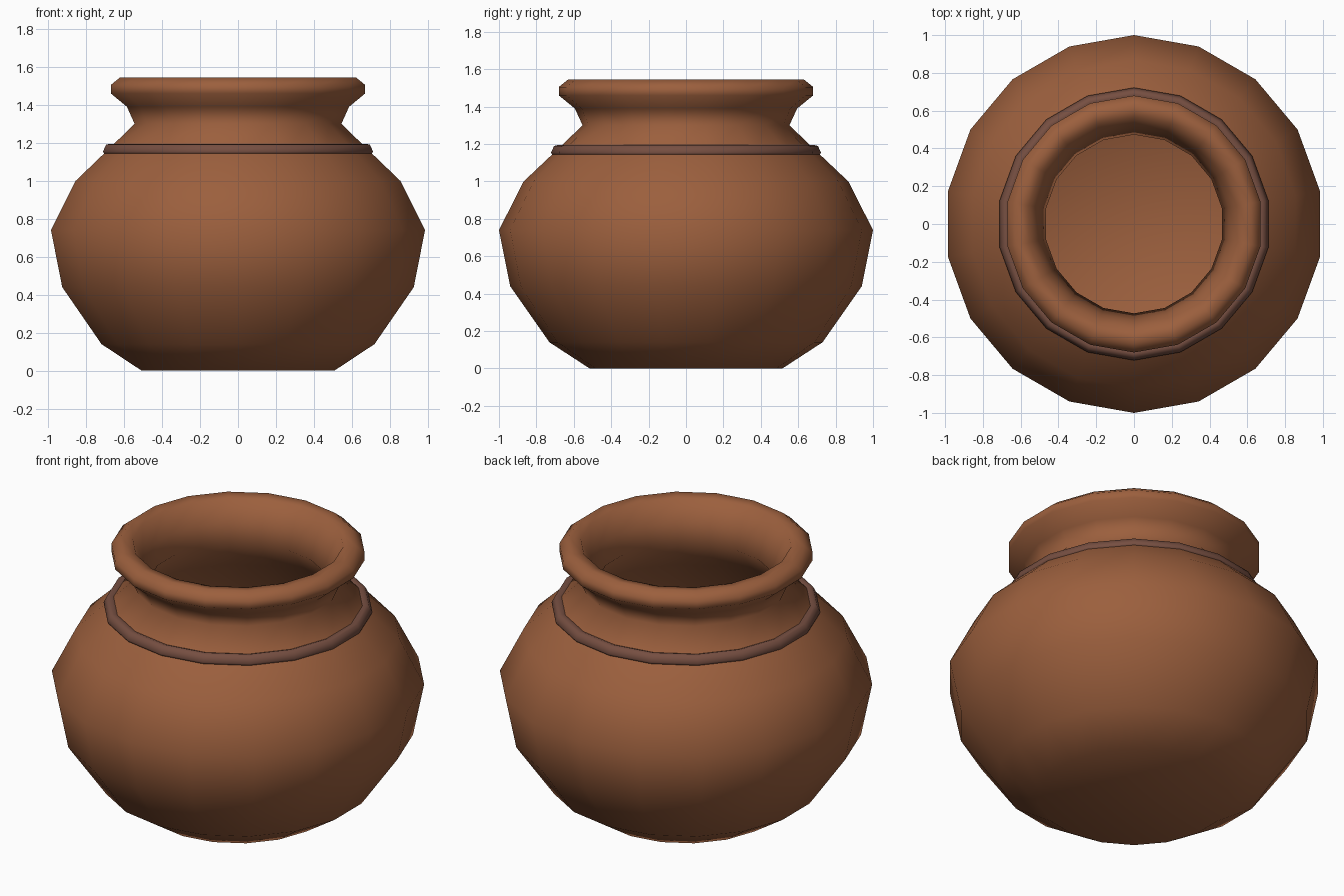
import bpy, bmesh, math

cube = bpy.data.objects.get("Cube")
if cube:
    bpy.data.objects.remove(cube, do_unlink=True)

SIDES = 18


def material(name, rgb):
    mat = bpy.data.materials.new(name)
    mat.use_nodes = True
    mat.diffuse_color = (*rgb, 1)
    mat.node_tree.nodes["Principled BSDF"].inputs["Base Color"].default_value = (*rgb, 1)
    return mat


def lathe(name, profile, mat, closed=False):
    """Spin a (radius, height) profile about z; open ends are capped."""
    bm = bmesh.new()
    rings = []
    for radius, height in profile:
        ring = []
        for i in range(SIDES):
            a = math.pi / 2 + math.tau * i / SIDES
            ring.append(bm.verts.new((radius * math.cos(a), radius * math.sin(a), height)))
        rings.append(ring)
    pairs = list(zip(rings, rings[1:]))
    if closed:
        pairs.append((rings[-1], rings[0]))
    else:
        bm.faces.new(rings[0])
        bm.faces.new(rings[-1])
    for low, high in pairs:
        for i in range(SIDES):
            j = (i + 1) % SIDES
            bm.faces.new((low[i], low[j], high[j], high[i]))
    bmesh.ops.recalc_face_normals(bm, faces=bm.faces)
    for face in bm.faces:
        face.smooth = True
    mesh = bpy.data.meshes.new(name)
    bm.to_mesh(mesh)
    bm.free()
    mesh.materials.append(mat)
    obj = bpy.data.objects.new(name, mesh)
    bpy.context.collection.objects.link(obj)
    return obj


clay = material("terracotta", (0.33, 0.115, 0.047))
dark_clay = material("dull brown clay", (0.18, 0.077, 0.053))

# Hollow pot: outer wall going up, over the lip, then the inner wall down to the floor
outer = [(0.515, 0), (0.73, 0.14), (0.94, 0.44), (1.0, 0.74), (0.868, 1.0),
         (0.72, 1.14), (0.553, 1.30), (0.594, 1.39), (0.68, 1.46)]
lip = [(0.68, 1.505), (0.63, 1.545), (0.565, 1.535)]
inner = [(0.51, 1.42), (0.473, 1.31), (0.64, 1.11), (0.80, 0.96),
         (0.915, 0.73), (0.86, 0.47), (0.67, 0.20), (0.49, 0.08)]
lathe("pot", outer + lip + inner, clay)

# Raised band around the shoulder
lathe("shoulder_band", [(0.66, 1.14), (0.715, 1.14), (0.722, 1.155), (0.705, 1.19),
                        (0.685, 1.195), (0.64, 1.18)], dark_clay, closed=True)
